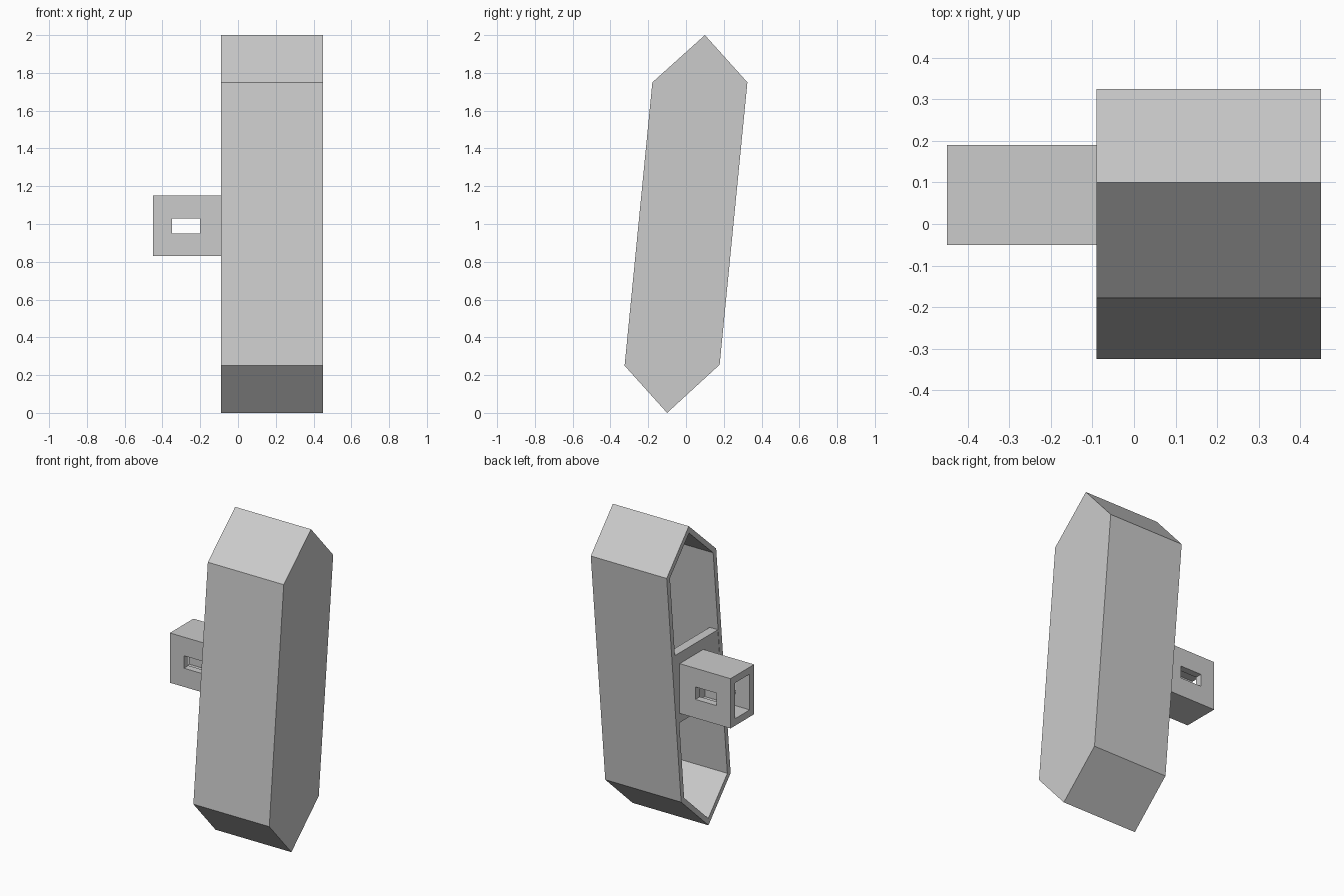
import bpy
import bmesh

old = bpy.data.objects.get("Cube")
if old:
    bpy.data.objects.remove(old, do_unlink=True)

grey = bpy.data.materials.new("light_grey")
grey.use_nodes = True
colour = (0.6, 0.6, 0.6, 1)
grey.diffuse_color = colour
grey.node_tree.nodes["Principled BSDF"].inputs["Base Color"].default_value = colour


def prism(name, profile, x0, x1, open_right=False):
    """Extrude a (y, z) profile along x, optionally leaving the x0 end open."""
    bm = bmesh.new()
    near = [bm.verts.new((x0, y, z)) for y, z in profile]
    far = [bm.verts.new((x1, y, z)) for y, z in profile]
    n = len(profile)
    for i in range(n):
        j = (i + 1) % n
        bm.faces.new((near[i], near[j], far[j], far[i]))
    bm.faces.new(far)
    cap = bm.faces.new(near)
    bmesh.ops.recalc_face_normals(bm, faces=bm.faces[:])
    if open_right:
        bmesh.ops.delete(bm, geom=[cap], context="FACES_ONLY")
    mesh = bpy.data.meshes.new(name)
    bm.to_mesh(mesh)
    bm.free()
    mesh.materials.append(grey)
    obj = bpy.data.objects.new(name, mesh)
    bpy.context.collection.objects.link(obj)
    return obj


def rect(y0, y1, z0, z1):
    return [(y0, z0), (y1, z0), (y1, z1), (y0, z1)]


def cut(target, cutter):
    mod = target.modifiers.new(cutter.name, "BOOLEAN")
    mod.operation = "DIFFERENCE"
    mod.solver = "EXACT"
    mod.object = cutter
    cutter.hide_render = True
    cutter.hide_set(True)
    cutter.display_type = "WIRE"


# Leaning six-sided shell, hollow and open on its right side
outline = [(0.10, 2.0), (0.325, 1.75), (0.178, 0.255),
           (-0.10, 0.0), (-0.325, 0.25), (-0.178, 1.75)]
shell = prism("shell", outline, -0.09, 0.45, open_right=True)
wall = shell.modifiers.new("wall", "SOLIDIFY")
wall.thickness = 0.032
wall.offset = -1
wall.use_even_offset = True


# Mounting plate spanning the opening, following the lean of the walls
def lean(z):
    return 0.098 * (z - 1)


low, high = 0.77, 1.22
half = 0.235
plate = prism("mounting_plate", [(lean(low) - half, low), (lean(low) + half, low),
                                 (lean(high) + half, high), (lean(high) - half, high)],
              -0.088, -0.03)

# Hollow socket with a slot through front and back
socket = prism("socket", rect(-0.05, 0.19, 0.83, 1.15), -0.45, -0.085)
cut(socket, prism("socket_cavity_cutter", rect(-0.005, 0.145, 0.875, 1.105), -0.5, -0.13))
cut(socket, prism("socket_slot_cutter", rect(-0.2, 0.3, 0.95, 1.03), -0.35, -0.20))
